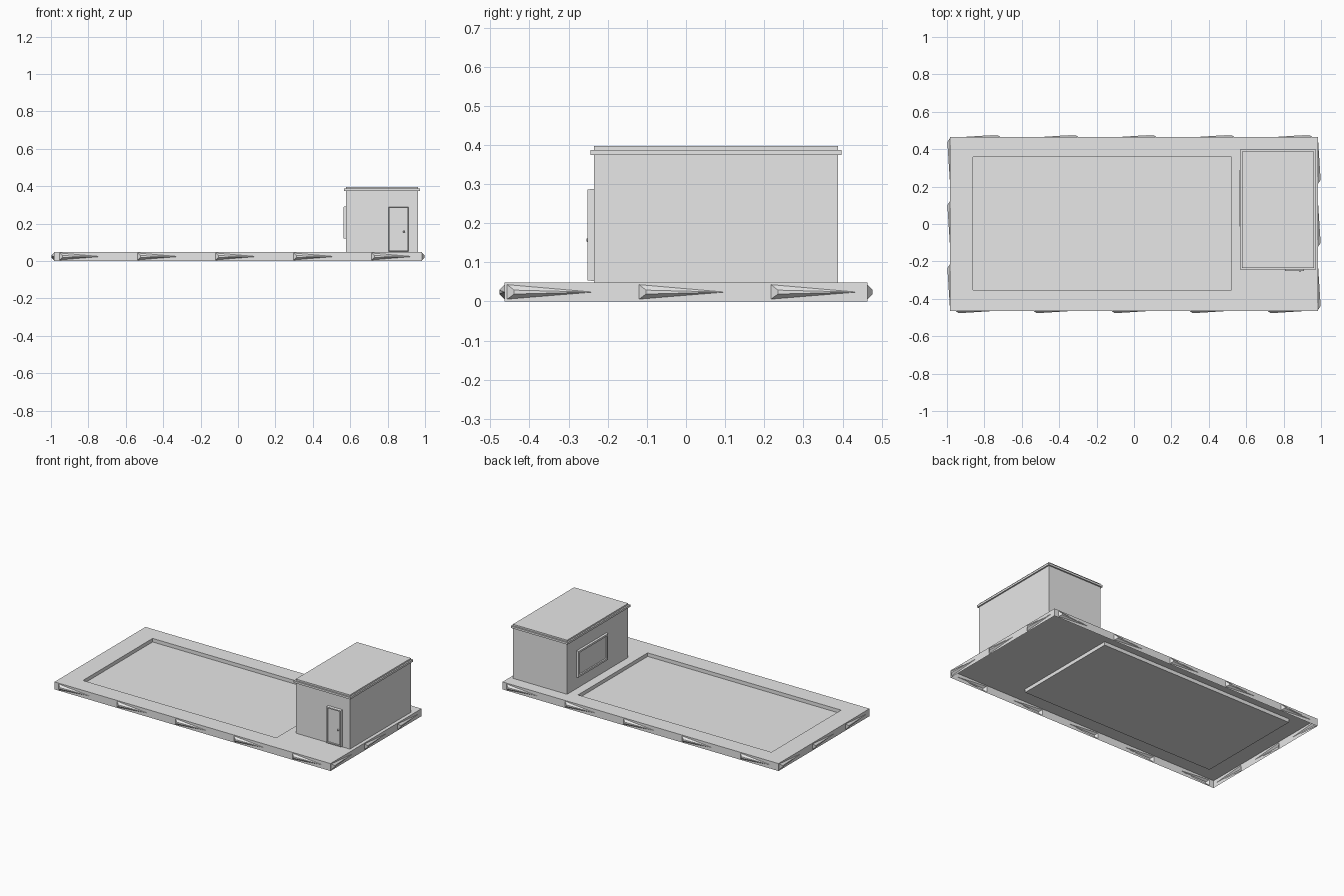
import bpy, bmesh
from math import radians
from mathutils import Matrix, Vector

cube = bpy.data.objects.get("Cube")
if cube:
    bpy.data.objects.remove(cube, do_unlink=True)

grey = bpy.data.materials.new("plain grey")
grey.use_nodes = True
grey.diffuse_color = (0.8, 0.8, 0.8, 1)
grey.node_tree.nodes["Principled BSDF"].inputs["Base Color"].default_value = (0.8, 0.8, 0.8, 1)

HX, HY, TOP = 0.985, 0.464, 0.048   # half sizes and height of the base


def finish(name, bm):
    mesh = bpy.data.meshes.new(name)
    bm.to_mesh(mesh)
    bm.free()
    mesh.materials.append(grey)
    obj = bpy.data.objects.new(name, mesh)
    bpy.context.collection.objects.link(obj)
    return obj


def stepped(name, rings, matrix=Matrix()):
    """Rectangles (x0, x1, y0, y1, height) joined in order, the last one capped."""
    bm = bmesh.new()
    prev = None
    for x0, x1, y0, y1, z in rings:
        ring = [bm.verts.new((x, y, z)) for x, y in ((x0, y0), (x1, y0), (x1, y1), (x0, y1))]
        if prev:
            for i in range(4):
                j = (i + 1) % 4
                bm.faces.new((prev[i], prev[j], ring[j], ring[i]))
        prev = ring
    bm.faces.new(prev)
    bm.transform(matrix)
    return finish(name, bm)


def grow(rect, d, z):
    x0, x1, y0, y1 = rect
    return (x0 - d, x1 + d, y0 - d, y1 + d, z)


# Deck with the sunken field, open underneath
field = (-0.86, 0.52, -0.352, 0.358)
stepped("deck", [(-HX, HX, -HY, HY, TOP), grow(field, 0, TOP), grow(field, 0, 0.025)])


def edge_wall(name, half, dist, starts, angle):
    """Side wall pierced by tapering spikes that are hollow behind."""
    bm = bmesh.new()

    def loop(points):
        vs = [bm.verts.new(p) for p in points]
        for a, b in zip(vs, vs[1:] + vs[:1]):
            bm.edges.new((a, b))
        return vs

    loop([(-half, -dist, 0), (half, -dist, 0), (half, -dist, TOP), (-half, -dist, TOP)])
    bases = [loop([(s, -dist, 0.006), (s + 0.22, -dist, 0.024), (s, -dist, 0.043)]) for s in starts]
    bmesh.ops.triangle_fill(bm, edges=bm.edges[:], use_beauty=True,
                            normal=Vector((0, -1, 0)))
    hole = [f for f in bm.faces if any(all(v in b for v in f.verts) for b in bases)]
    bmesh.ops.delete(bm, geom=hole, context='FACES_ONLY')
    for s, (low, tip, high) in zip(starts, bases):
        p = bm.verts.new((s + 0.018, -dist - 0.013, 0.019))
        q = bm.verts.new((s + 0.018, -dist - 0.013, 0.029))
        for f in ((low, tip, p), (p, tip, q), (q, tip, high), (low, p, q, high)):
            bm.faces.new(f)
    bm.transform(Matrix.Rotation(radians(angle), 4, 'Z'))
    finish(name, bm)


long_starts = [-0.955 + 0.417 * i for i in range(5)]
short_starts = [-0.457 + 0.337 * i for i in range(3)]
edge_wall("front_edge", HX, HY, long_starts, 0)
edge_wall("left_edge", HY, HX, short_starts, 90)
edge_wall("back_edge", HX, HY, long_starts, 180)
edge_wall("right_edge", HY, HX, short_starts, 270)

# Hut: walls, overhanging roof band and flat roof
hut = (0.577, 0.963, -0.235, 0.388)
stepped("hut", [grow(hut, 0, TOP), grow(hut, 0, 0.374), grow(hut, 0.009, 0.374),
                grow(hut, 0.009, 0.387), grow(hut, 0, 0.387), grow(hut, 0, 0.397)])


def framed(name, rect, depth, pane, width, matrix):
    """Raised frame around a recessed panel."""
    stepped(name, [grow(rect, 0, 0), grow(rect, -0.002, depth), grow(rect, -width, depth),
                   grow(rect, -width, pane)], matrix)


# Door on the front wall, window on the right wall
front = Matrix.Translation((0, hut[2], 0)) @ Matrix.Rotation(radians(90), 4, 'X')
framed("door", (0.805, 0.911, 0.052, 0.288), 0.017, 0.009, 0.009, front)
side = Matrix.Translation((hut[0], 0, 0)) @ Matrix.Rotation(radians(-90), 4, 'Z') \
    @ Matrix.Rotation(radians(90), 4, 'X')
framed("window", (-0.29, 0.015, 0.12, 0.292), 0.013, 0.004, 0.014, side)

# Door knob
bm = bmesh.new()
bmesh.ops.create_uvsphere(bm, u_segments=8, v_segments=6, radius=0.006,
                          matrix=Matrix.Translation((0.888, hut[2] - 0.014, 0.157)))
finish("door_knob", bm)
